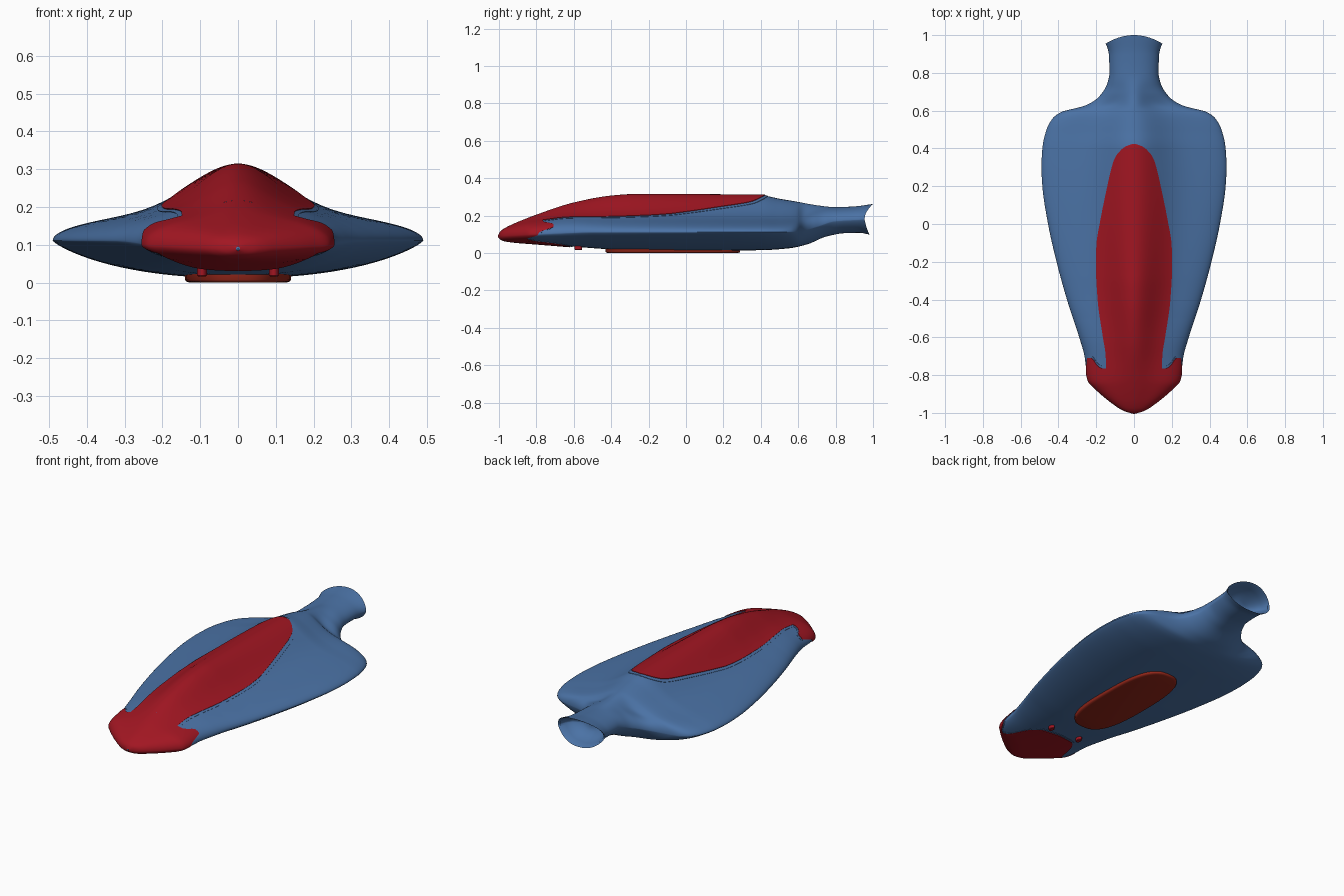
import bpy, bmesh, math
from math import sin, cos, pi

if "Cube" in bpy.data.objects:
    bpy.data.objects.remove(bpy.data.objects["Cube"])


def curve(*pts):
    """Monotone smooth interpolation through (position, value) points."""
    xs, vs = zip(*pts)
    d = [(vs[i + 1] - vs[i]) / (xs[i + 1] - xs[i]) for i in range(len(xs) - 1)]
    m = [d[0]] + [2 * a * b / (a + b) if a * b > 0 else 0 for a, b in zip(d, d[1:])] + [d[-1]]

    def f(x):
        x = min(max(x, xs[0]), xs[-1])
        i = next((j for j in range(len(d)) if x <= xs[j + 1]), len(d) - 1)
        h = xs[i + 1] - xs[i]
        t = (x - xs[i]) / h
        return ((1 + 2 * t) * (1 - t) ** 2 * vs[i] + t * (1 - t) ** 2 * h * m[i]
                + t * t * (3 - 2 * t) * vs[i + 1] + t * t * (t - 1) * h * m[i + 1])
    return f


# Hull lines along y: half width, top, bottom, edge height, section fullness
width = curve((-1, 0), (-.985, .05), (-.955, .1), (-.875, .2), (-.835, .238), (-.79, .25), (-.7, .262),
              (-.6, .29), (-.4, .355), (-.2, .41), (0, .455), (.2, .485), (.3, .49), (.4, .485),
              (.5, .463), (.56, .43), (.595, .38), (.62, .28), (.64, .23), (.68, .18), (.74, .143),
              (.8, .13), (.9, .133), (1, .15))
top = curve((-1, .09), (-.99, .108), (-.97, .125), (-.9, .16), (-.8, .2), (-.6, .265), (-.4, .302),
            (-.28, .31), (.4, .308), (.5, .29), (.6, .273), (.7, .255), (.8, .245), (.9, .249), (1, .262))
bottom = curve((-1, .09), (-.99, .078), (-.97, .068), (-.9, .058), (-.8, .05), (-.6, .034), (-.4, .02),
               (0, .012), (.4, .015), (.55, .025), (.65, .047), (.75, .088), (.85, .106), (.93, .108), (1, .098))
edge = curve((-1, .09), (-.8, .1), (-.5, .11), (.6, .112), (.7, .14), (.8, .17), (1, .18))
full = curve((-1, .95), (-.85, .8), (-.7, .65), (-.3, .42), (.4, .4), (.6, .5), (.7, .8), (.8, 1), (1, 1))


def hull(y, a, off=0.0):
    """Point on the hull; a = 0 is the ridge, pi is the keel."""
    u, up = abs(sin(a)), cos(a) > 0
    nose = min(max((-.5 - y) / .35, 0), 1)
    k, ze = full(y), edge(y)
    if up:
        s = max(1 - u ** (2 + nose), 0) ** .5
        z = ze + (top(y) - ze) * (k * s + (1 - k) * math.exp(-(u / .35) ** 2) * (1 - u ** 6))
    else:
        z = ze + (bottom(y) - ze) * max(1 - u ** 2.4, 0) ** (.8 - .25 * nose)
    x = width(y) * sin(a)
    t = max((y - .85) / .15, 0) ** 2
    yy = y - t * (.045 * u * u + (0 if up else .018 * cos(a) ** 2))
    return (x + off * sin(a), yy - off * max((-.85 - y) / .15, 0), z + off * cos(a))


def material(name, color):
    m = bpy.data.materials.new(name)
    m.diffuse_color = (*color, 1)
    m.use_nodes = True
    m.node_tree.nodes["Principled BSDF"].inputs["Base Color"].default_value = m.diffuse_color
    return m


blue = material("blue", (.07, .17, .38))
red = material("red", (.36, .008, .016))
dark_red = material("dark_red", (.3, .02, .01))


def loft(name, rows, mat, closed=True, cap=False):
    bm = bmesh.new()
    vs = [[bm.verts.new(p) for p in r] for r in rows]
    n = len(rows[0])
    for a, b in zip(vs, vs[1:]):
        for j in range(n if closed else n - 1):
            k = (j + 1) % n
            bm.faces.new((a[j], a[k], b[k], b[j]))
    if cap:
        bm.faces.new(vs[0])
        bm.faces.new(vs[-1])
    bmesh.ops.remove_doubles(bm, verts=bm.verts, dist=1e-5)
    bmesh.ops.recalc_face_normals(bm, faces=bm.faces)
    if not closed and sum(f.normal.z for f in bm.faces) < 0:
        bmesh.ops.reverse_faces(bm, faces=bm.faces)
    me = bpy.data.meshes.new(name)
    bm.to_mesh(me)
    bm.free()
    ob = bpy.data.objects.new(name, me)
    bpy.context.collection.objects.link(ob)
    me.materials.append(mat)
    bpy.context.view_layer.objects.active = ob
    ob.select_set(True)
    bpy.ops.object.shade_smooth_by_angle(angle=math.radians(40))
    ob.select_set(False)
    return ob


# Hull with hollow tail outlet
N = 120
angles = [2 * pi * i / N for i in range(N)]
ys = [-1 + .15 * (i / 24) ** 2 for i in range(24)] + [-.85 + 1.85 * i / 170 for i in range(171)]
rows = [[hull(y, a) for a in angles] for y in ys]
rim = rows[-1]
for s, depth in ((.93, .006), (.85, .04), (.7, .075), (.4, .1), (0, .11)):
    rows.append([(x * s, (y - depth) * s + (.97 - depth) * (1 - s), .18 + (z - .18) * s) for x, y, z in rim])
loft("hull", rows, blue)

# Nose shell: rear limit by section position, across top then underside
limit_top = curve((0, -.765), (.6, -.765), (.68, -.763), (.76, -.745), (.85, -.71), (.93, -.708), (1, -.79))
limit_low = curve((0, -.62), (.35, -.64), (.55, -.7), (.75, -.82), (.9, -.85), (1, -.79))


def nose(name, off, grow, mat):
    rows = []
    for i in range(42):
        t = min(i / 40, 1) ** 1.6
        row = []
        for a in angles:
            u = abs(sin(a))
            end = (limit_top if cos(a) > 0 else limit_low)(u) + grow
            row.append(hull(-1 + t * (1 + end), a, off if i < 41 else -.002))
        rows.append(row)
    loft(name, rows, mat)


# Canopy: half width along y with a rounded rear end
canopy_half = curve((-.8, .145), (-.7, .147), (-.6, .162), (-.4, .19), (-.2, .2), (-.1, .196), (0, .18),
                    (.2, .14), (.3, .117), (.35, .1), (.39, .07), (.41, .045), (.425, .004))


def canopy(name, off, grow, mat):
    rows = []
    for i in range(101):
        t = 1 - (1 - i / 100) ** 1.4
        y = -.765 + t * 1.19
        h = canopy_half(y) + grow
        row = []
        for j in range(-21, 22):
            x = h * max(-1, min(1, j / 20))
            o = -.002 if abs(j) == 21 or i == 100 else off
            row.append(hull(y + grow * t, math.asin(max(-1, min(1, x / width(y)))), o))
        rows.append(row)
    loft(name, rows, mat, closed=False)


nose("nose_trim", .002, .012, blue)
nose("nose_shell", .005, 0, red)
canopy("canopy_trim", .002, .013, blue)
canopy("canopy", .005, 0, red)


# Underside plate and pegs
def disc(name, cx, cy, rx, ry, levels, power, mat):
    def ring(z, inset):
        return [(cx + (rx - inset) * math.copysign(abs(cos(a)) ** power, cos(a)),
                 cy + (ry - inset) * math.copysign(abs(sin(a)) ** power, sin(a)), z) for a in angles[::2]]
    loft(name, [ring(*l) for l in levels], mat, cap=True)


disc("belly_plate", 0, -.07, .14, .36, ((0, .012), (.003, .003), (.007, 0), (.03, 0)), .72, dark_red)
for side, tag in ((-1, "left"), (1, "right")):
    disc("peg_" + tag, .095 * side, -.575, .013, .02, ((.016, .003), (.019, 0), (.05, 0)), 1, red)
